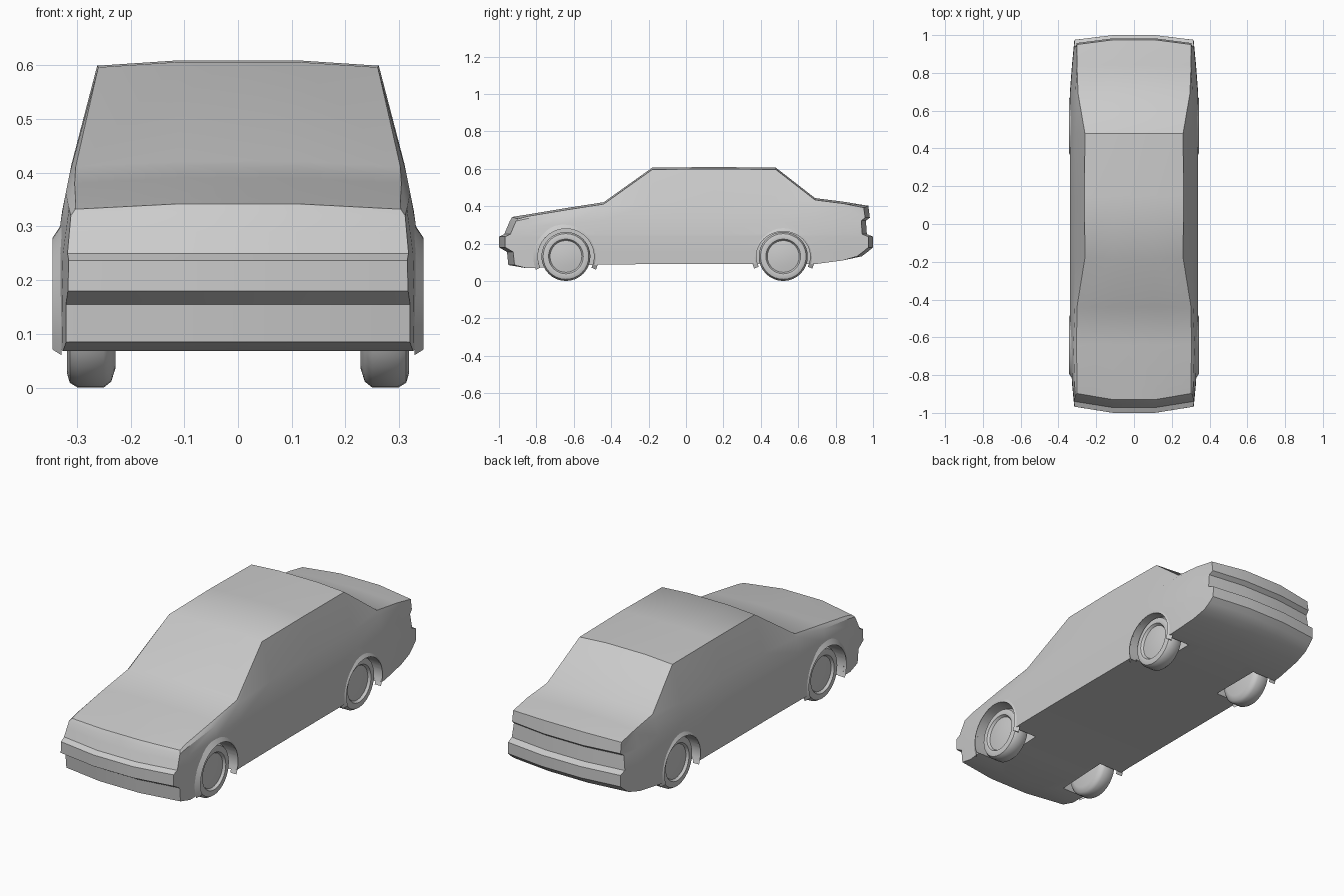
import bpy, bmesh, math

if "Cube" in bpy.data.objects:
    bpy.data.objects.remove(bpy.data.objects["Cube"])

grey = bpy.data.materials.new("body grey")
grey.diffuse_color = (0.6, 0.6, 0.6, 1)
grey.use_nodes = True
grey.node_tree.nodes["Principled BSDF"].inputs["Base Color"].default_value = grey.diffuse_color


def finish(name, bm, weld=True):
    if weld:
        bmesh.ops.remove_doubles(bm, verts=bm.verts, dist=1e-5)
    bmesh.ops.recalc_face_normals(bm, faces=bm.faces)
    me = bpy.data.meshes.new(name)
    bm.to_mesh(me)
    bm.free()
    me.materials.append(grey)
    ob = bpy.data.objects.new(name, me)
    bpy.context.collection.objects.link(ob)
    return ob


def activate(ob):
    bpy.ops.object.select_all(action='DESELECT')
    ob.select_set(True)
    bpy.context.view_layer.objects.active = ob


def smooth(ob, deg):
    activate(ob)
    bpy.ops.object.shade_smooth_by_angle(angle=math.radians(deg))


def bridge(bm, cols, s):
    """Quads between neighbouring columns of points; s mirrors x."""
    vs = [[bm.verts.new((s * x, y, z)) for x, y, z in c] for c in cols]
    for a, b in zip(vs, vs[1:]):
        for i in range(len(a) - 1):
            bm.faces.new((a[i], b[i], b[i + 1], a[i + 1]))


# Body: half-width of the side panel by height, narrowing at both ends
WIDTH = [(0.06, 0.338), (0.18, 0.340), (0.25, 0.338), (0.33, 0.327), (0.42, 0.309)]


def width(z, y):
    taper = 1 - max(0, abs(y) - 0.72) * 0.28
    for (z0, w0), (z1, w1) in zip(WIDTH, WIDTH[1:]):
        if z <= z1:
            return (w0 + (w1 - w0) * (z - z0) / (z1 - z0)) * taper
    return WIDTH[-1][1] * taper


MID, CROWN = 0.11, 0.01
# Centre-line profiles of nose and tail (y, z), from the bottom up
NOSE = [(-0.95, 0.085), (-0.957, 0.155), (-1.0, 0.18), (-1.0, 0.237),
        (-0.972, 0.25), (-0.955, 0.29), (-0.942, 0.32), (-0.93, 0.332)]
TAIL = [(0.94, 0.132), (0.975, 0.158), (1.0, 0.18), (1.0, 0.237),
        (0.967, 0.25), (0.962, 0.322), (0.983, 0.338), (0.975, 0.392)]
# Stations: y, bottom, belt line, top edge height, top edge half-width
STATIONS = [(-0.85, 0.068, 0.333, 0.345, 0.302), (-0.64, 0.08, 0.362, 0.380, 0.304),
            (-0.44, 0.088, 0.398, 0.411, 0.302), (-0.18, 0.09, 0.413, 0.596, 0.260),
            (0.15, 0.09, 0.415, 0.599, 0.262), (0.48, 0.09, 0.415, 0.596, 0.260),
            (0.69, 0.09, 0.412, 0.433, 0.296), (0.84, 0.11, 0.395, 0.414, 0.302)]


def end_columns(profile, bow):
    flat = [[(x, y, z + (CROWN if i == 7 else 0)) for i, (y, z) in enumerate(profile)]
            for x in (0, MID)]
    corner = [(0.303 if i == 7 else width(z, y + bow), y + bow, z)
              for i, (y, z) in enumerate(profile)]
    return flat + [corner]


def station_column(y, bottom, belt, top, wtop):
    zs = [bottom, 0.155, 0.18, 0.237, 0.25, (0.25 + belt) / 2, belt]
    return [(width(z, y), y, z) for z in zs] + [(wtop, y, top)]


nose, tail = end_columns(NOSE, 0.033), end_columns(TAIL, -0.025)
middle = [station_column(*s) for s in STATIONS]
bm = bmesh.new()
for s in (1, -1):
    bridge(bm, nose + middle + tail[::-1], s)
    for row, lift in ((7, CROWN), (0, 0)):      # top skin and floor
        strip = [[nose[2][row], nose[1][row], nose[0][row]]]
        for c in middle:
            x, y, z = c[row]
            strip.append([(x, y, z), (MID, y, z + lift), (0, y, z + lift)])
        strip.append([tail[2][row], tail[1][row], tail[0][row]])
        bridge(bm, strip, s)
body = finish("car_body", bm)

# Wheel wells: y, arch half-length, arch height
AXLE = 0.131
WELLS = [("front", -0.642, 0.150, 0.148), ("rear", 0.52, 0.144, 0.134)]
bm = bmesh.new()
N = 40
for _, yc, a, b in WELLS:
    for s in (1, -1):
        rings = [[bm.verts.new((s * x, yc + a * math.cos(t), AXLE + b * math.sin(t)))
                  for t in (2 * math.pi * i / N for i in range(N))] for x in (0.205, 0.45)]
        for i in range(N):
            j = (i + 1) % N
            bm.faces.new((rings[0][i], rings[0][j], rings[1][j], rings[1][i]))
        for r in rings:
            bm.faces.new(r)
cutter = finish("wheel_well_cutter", bm)
cutter.hide_render = True
mod = body.modifiers.new("wells", 'BOOLEAN')
mod.operation, mod.solver, mod.object = 'DIFFERENCE', 'EXACT', cutter
activate(body)
bpy.ops.object.modifier_apply(modifier=mod.name)
bpy.data.objects.remove(cutter)
smooth(body, 35)

# Wheel cross-section (x, radius), inside to outside
WHEEL = [(0.228, 0), (0.228, 0.095), (0.236, 0.120), (0.250, 0.131), (0.298, 0.131),
         (0.313, 0.122), (0.318, 0.105), (0.316, 0.093), (0.304, 0.085), (0.309, 0.05), (0.312, 0)]
for end, yc, a, b in WELLS:
    for side, s in (("right", 1), ("left", -1)):
        # Wheel
        bm = bmesh.new()
        vs = [bm.verts.new((s * x, yc, AXLE + r)) for x, r in WHEEL]
        es = [bm.edges.new(p) for p in zip(vs, vs[1:])]
        bmesh.ops.spin(bm, geom=vs + es, cent=(0, yc, AXLE), axis=(1, 0, 0),
                       angle=2 * math.pi, steps=32)
        smooth(finish(f"{end}_{side}_wheel", bm), 40)
        # Flared arch lip
        bm = bmesh.new()
        cols = []
        for i in range(25):
            t = math.radians(-24 + 228 * i / 24)
            c, d = math.cos(t), math.sin(t)
            cols.append([(x, yc + (a + g) * c, AXLE + (b + g) * d)
                         for x, g in ((0.31, 0.0), (0.345, 0.0), (0.328, 0.026))])
        bridge(bm, cols, s)
        smooth(finish(f"{end}_{side}_arch_lip", bm), 40)
